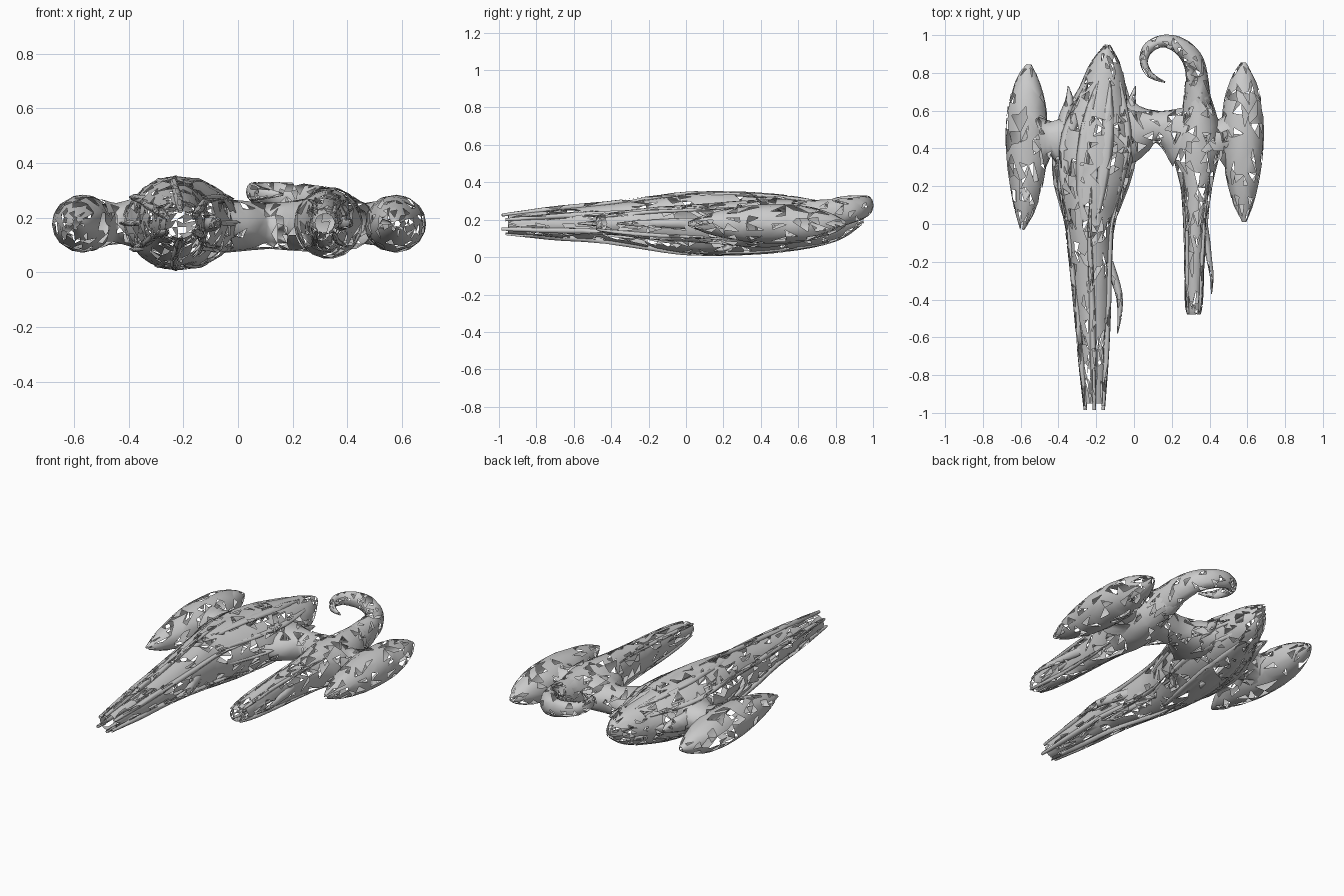
import bpy, bmesh, math, random
from mathutils import Vector
random.seed(7)


def spline(pts, t):
    # smooth interpolation through the section list, t in 0..1
    n = len(pts) - 1
    i = min(int(t * n), n - 1)
    f = t * n - i
    p = [pts[max(0, min(n, i + k))] for k in (-1, 0, 1, 2)]
    return [0.5 * (2 * b + (c - a) * f + (2 * a - 5 * b + 4 * c - d) * f * f
                   + (3 * b - a - 3 * c + d) * f ** 3) for a, b, c, d in zip(*p)]


def shell(name, pts, rings, segs, gaps=0.25, jitter=0.3):
    """Loft of ellipses (x, y, z, half width, half height), broken into shards."""
    bm = bmesh.new()
    grid = []
    for r in range(rings + 1):
        row = []
        for s in range(segs):
            edge = r in (0, rings)
            u = r + (0 if edge else random.uniform(-jitter, jitter))
            t = max(0, min(1, u / rings))
            x, y, z, w, h = spline(pts, t)
            a, b = spline(pts, max(0, t - 0.01)), spline(pts, min(1, t + 0.01))
            d = Vector((b[0] - a[0], b[1] - a[1], 0)).normalized()
            ang = 2 * math.pi * (s + random.uniform(-jitter, jitter)) / segs
            side = Vector((d.y, -d.x, 0)) * max(w, 0.003) * math.cos(ang)
            lift = Vector((0, 0, max(h, 0.003) * math.sin(ang)))
            row.append(bm.verts.new(Vector((x, y, z)) + side + lift))
        grid.append(row)
    for r in range(rings):
        for s in range(segs):
            q = [grid[r][s], grid[r + 1][s], grid[r + 1][(s + 1) % segs], grid[r][(s + 1) % segs]]
            if random.random() < 0.5:
                q = q[1:] + q[:1]
            for tri in ((q[0], q[1], q[2]), (q[0], q[2], q[3])):
                if random.random() >= gaps:
                    bm.faces.new(tri)
    bmesh.ops.delete(bm, geom=[v for v in bm.verts if not v.link_faces], context='VERTS')
    bmesh.ops.recalc_face_normals(bm, faces=bm.faces)
    for f in bm.faces:
        f.smooth = True
    me = bpy.data.meshes.new(name)
    bm.to_mesh(me)
    bm.free()
    ob = bpy.data.objects.new(name, me)
    bpy.context.collection.objects.link(ob)
    return ob


# large hull with its long barrel
big = [(-.21, -.95, .175, .055, .05), (-.215, -.7, .18, .075, .075), (-.22, -.45, .185, .095, .095),
       (-.23, -.2, .18, .115, .13), (-.235, 0, .18, .135, .16), (-.225, .2, .18, .185, .172),
       (-.205, .4, .18, .21, .165), (-.19, .55, .18, .18, .15), (-.165, .7, .18, .13, .125),
       (-.15, .84, .19, .085, .09), (-.14, .95, .21, .015, .03)]
shell("large_hull", big, 34, 24)

# small hull with its short barrel
small = [(.317, -.48, .18, .035, .035), (.317, -.42, .18, .048, .055), (.32, -.2, .18, .055, .085),
         (.325, 0, .18, .065, .1), (.33, .2, .18, .085, .115), (.33, .38, .18, .125, .13),
         (.345, .52, .185, .105, .125), (.335, .66, .2, .075, .1), (.325, .76, .22, .055, .08)]
shell("small_hull", small, 24, 18)

# curled tail behind the small hull
hook = [(.335, .62, .2, .075, .1), (.335, .76, .225, .06, .085), (.31, .87, .245, .055, .07),
        (.24, .945, .265, .045, .06), (.15, .968, .28, .033, .05), (.075, .93, .29, .03, .04),
        (.052, .86, .295, .022, .033), (.085, .79, .29, .017, .025), (.165, .75, .285, .004, .005)]
shell("curled_tail", hook, 26, 12, 0.2)

# spindle pods on both flanks
for name, x0, x1, y0, y1, xm in (("left_pod", -.595, -.555, -.03, .845, -.567),
                                 ("right_pod", .585, .58, .01, .855, .575)):
    prof = ((0, .1), (.12, .5), (.28, .8), (.45, .98), (.62, 1), (.78, .86), (.92, .5), (1, .12))
    pod = []
    for t, k in prof:
        base = x0 + (x1 - x0) * t
        pod.append((base + (xm - base) * min(1, k), y0 + (y1 - y0) * t, .178, .112 * k, .105 * k))
    shell(name, pod, 16, 16)

# flared bridge joining the hulls
bridge = [(-.06, .49, .17, .2, .1), (.02, .5, .17, .15, .092), (.11, .515, .17, .085, .085),
          (.19, .5, .17, .115, .09), (.27, .47, .175, .18, .1)]
shell("bridge", bridge, 9, 16, 0.2)

# short pylons carrying the pods
shell("left_pylon", [(-.5, .44, .18, .16, .09), (-.44, .45, .18, .09, .075),
                     (-.36, .44, .18, .17, .1)], 4, 14, 0.2)
shell("right_pylon", [(.4, .42, .18, .17, .1), (.46, .46, .18, .09, .075),
                      (.53, .47, .18, .15, .09)], 4, 14, 0.2)


# long ribs hugging the barrels and ending in prongs
def ribs(name, sections, count, t0, t1, width, tip):
    for k in range(count):
        a = 2 * math.pi * (k + 0.5) / count
        pts = []
        for j in range(6):
            x, y, z, w, h = spline(sections, t0 + (t1 - t0) * j / 5)
            taper = width * (0.55, 1, 1, .9, .7, .15)[j]
            y -= tip * (1 - j / 5) * (1 if k % 2 else .4)
            pts.append((x + w * math.cos(a), y, z + h * math.sin(a), taper, taper))
        shell(name + "_%d" % k, pts, 12, 6, 0.15, 0.2)


ribs("large_barrel_rib", big, 6, 0, .5, .016, .035)
ribs("small_barrel_rib", small, 4, .08, .55, .011, .02)

# raised plates streaming over the large hull
for k in range(10):
    a = 2 * math.pi * k / 10
    pts = []
    for j in range(5):
        x, y, z, w, h = spline(big, .4 + .11 * j)
        wd = (.004, .03, .036, .028, .004)[j]
        pts.append((x + .92 * w * math.cos(a), y, z + .95 * h * math.sin(a), wd, .012))
    shell("hull_plate_%d" % k, pts, 9, 6, 0.15, 0.2)

# hanging barbs, rear spikes
barbs = {
    "large_barrel_barb": [(-.13, -.2, .18, .02, .03), (-.1, -.3, .18, .022, .03),
                          (-.078, -.38, .18, .018, .025), (-.075, -.48, .18, .012, .015),
                          (-.088, -.58, .18, .003, .004)],
    "small_barrel_barb": [(.37, 0, .18, .02, .03), (.385, -.1, .18, .02, .025),
                          (.397, -.18, .18, .015, .02), (.412, -.28, .18, .01, .015),
                          (.41, -.37, .18, .003, .004)],
    "left_rear_spike": [(-.37, .46, .18, .045, .07), (-.36, .56, .18, .04, .055),
                        (-.342, .65, .18, .024, .035), (-.348, .73, .18, .003, .005)],
    "right_rear_spike": [(-.02, .46, .18, .045, .07), (-.022, .56, .18, .04, .055),
                         (-.012, .65, .18, .022, .035), (.008, .73, .18, .003, .005)],
    "small_hull_rear_spike": [(.43, .44, .18, .05, .06), (.425, .52, .18, .035, .05),
                              (.405, .6, .18, .018, .03), (.4, .66, .18, .003, .005)],
}
for name, pts in barbs.items():
    shell(name, pts, 9, 8, 0.12, 0.2)
